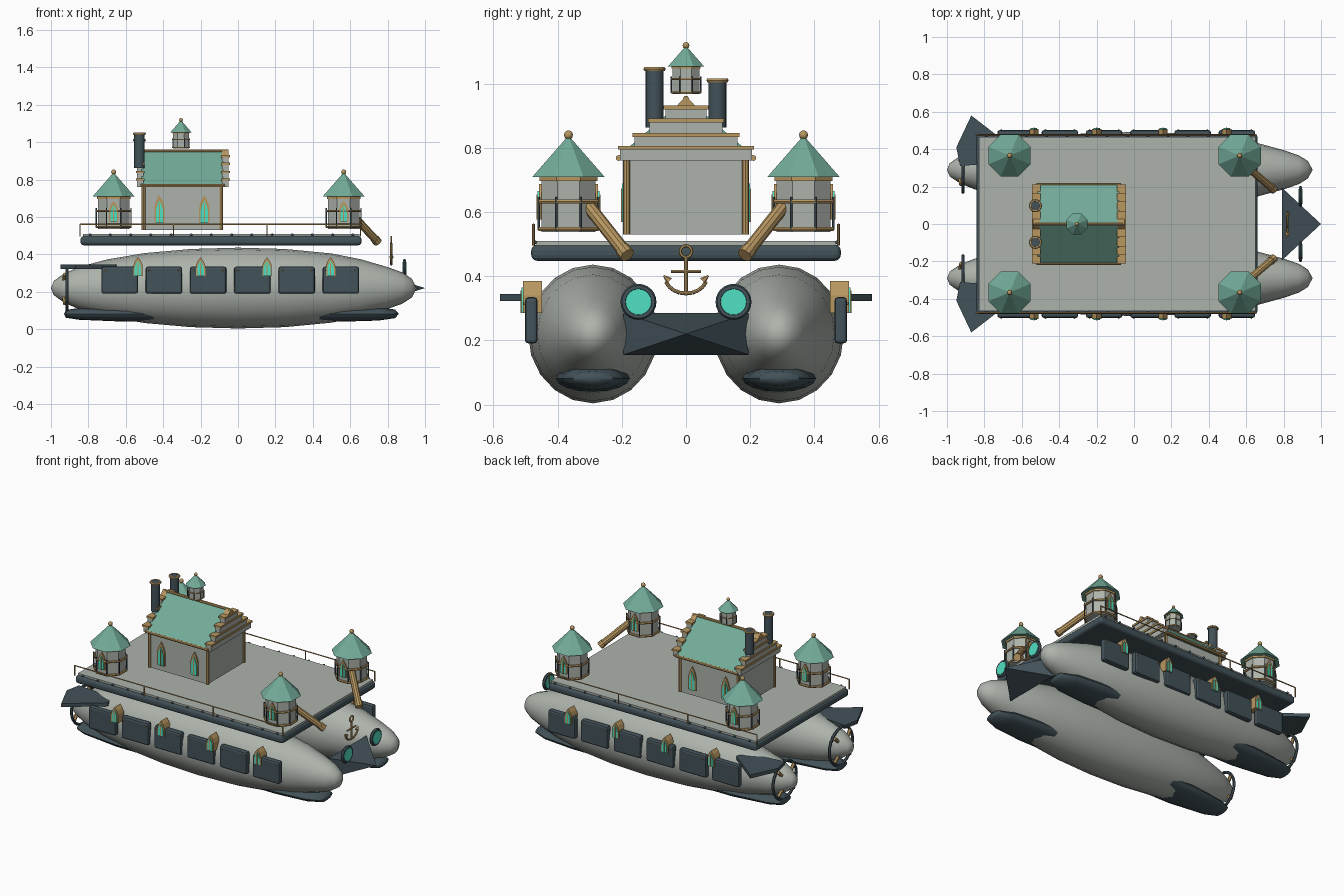
import bpy, bmesh, math
from mathutils import Vector, Matrix

if "Cube" in bpy.data.objects:
    bpy.data.objects.remove(bpy.data.objects["Cube"])


def mat(name, c):
    m = bpy.data.materials.new(name)
    m.diffuse_color = (*c, 1)
    m.use_nodes = True
    m.node_tree.nodes["Principled BSDF"].inputs["Base Color"].default_value = m.diffuse_color
    return m


STONE = mat("stone_grey", (0.42, 0.45, 0.41))
DARK = mat("dark_iron", (0.055, 0.085, 0.1))
BRASS = mat("brass", (0.48, 0.31, 0.12))
GREEN = mat("copper_green", (0.17, 0.41, 0.32))
GLOW = mat("glowing_glass", (0.08, 0.75, 0.55))


def finish(name, bm, m, smooth=None, bevel=0, seg=2):
    bmesh.ops.recalc_face_normals(bm, faces=bm.faces)
    me = bpy.data.meshes.new(name)
    bm.to_mesh(me)
    bm.free()
    me.materials.append(m)
    o = bpy.data.objects.new(name, me)
    bpy.context.collection.objects.link(o)
    if bevel:
        b = o.modifiers.new("bevel", 'BEVEL')
        b.width, b.segments = bevel, seg
    if smooth:
        bpy.ops.object.select_all(action='DESELECT')
        o.select_set(True)
        bpy.context.view_layer.objects.active = o
        bpy.ops.object.shade_smooth_by_angle(angle=math.radians(smooth))
    return o


def box(name, x, y, z, m, bevel=0, seg=2):
    bm = bmesh.new()
    bmesh.ops.create_cube(bm, size=1)
    for v in bm.verts:
        v.co = [(a[0] + a[1]) / 2 + c * (a[1] - a[0]) for a, c in zip((x, y, z), v.co)]
    return finish(name, bm, m, None, bevel, seg)


def rod(name, p, q, r, m, n=8, r2=None, turn=0, smooth=None):
    p, q = Vector(p), Vector(q)
    bm = bmesh.new()
    bmesh.ops.create_cone(bm, cap_ends=True, segments=n, radius1=r,
                          radius2=r if r2 is None else r2, depth=(q - p).length)
    rot = (q - p).to_track_quat('Z', 'Y').to_matrix().to_4x4() if turn == 0 else Matrix.Rotation(turn, 4, 'Z')
    bm.transform(Matrix.Translation((p + q) / 2) @ rot)
    return finish(name, bm, m, smooth)


def ball(name, p, r, m):
    bm = bmesh.new()
    bmesh.ops.create_uvsphere(bm, u_segments=10, v_segments=6, radius=r)
    bm.transform(Matrix.Translation(p))
    return finish(name, bm, m, 60)


def ring(name, p, R, r, m, axis='z', n=24, turn=0.0):
    rot = (0, math.pi / 2, 0) if axis == 'x' else (0, 0, turn)
    bpy.ops.mesh.primitive_torus_add(location=p, rotation=rot, major_radius=R,
                                     minor_radius=r, major_segments=n, minor_segments=6)
    o = bpy.context.object
    o.name = name
    o.data.materials.append(m)


def prism(name, pts, d0, d1, axis, m):
    put = {'x': lambda a, b, d: (d, a, b), 'y': lambda a, b, d: (a, d, b),
           'z': lambda a, b, d: (a, b, d)}[axis]
    bm = bmesh.new()
    A = [bm.verts.new(put(a, b, d0)) for a, b in pts]
    B = [bm.verts.new(put(a, b, d1)) for a, b in pts]
    bm.faces.new(A)
    bm.faces.new(B)
    for i in range(len(pts)):
        j = (i + 1) % len(pts)
        bm.faces.new((A[i], A[j], B[j], B[i]))
    return finish(name, bm, m)


def spindle(name, profile, y, z, sy, sz, m, n):
    bm = bmesh.new()
    loops = []
    for x, r in profile:
        k = n if r else 1
        loops.append([bm.verts.new((x, y + sy * r * math.cos(2 * math.pi * i / n),
                                    z + sz * r * math.sin(2 * math.pi * i / n))) for i in range(k)])
    for a, b in zip(loops, loops[1:]):
        for i in range(n):
            j = (i + 1) % n
            f = [a[i % len(a)], a[j % len(a)], b[j % len(b)], b[i % len(b)]]
            bm.faces.new(list(dict.fromkeys(f)))
    return finish(name, bm, m, 50)


def window(name, x, y, z, w, h, s, depth):
    # pointed arch: brass frame, glass pane, centre bar; s is the facing side
    def arch(w, h):
        a = w / 2
        return [(x - a, z), (x + a, z), (x + a, z + h * .55), (x + a * .65, z + h * .78),
                (x, z + h), (x - a * .65, z + h * .78), (x - a, z + h * .55)]
    prism(name + "_frame", arch(w, h), y - s * depth, y, 'y', BRASS)
    prism(name + "_pane", arch(w * .7, h * .8), y - s * .005, y + s * .004, 'y', GLOW)
    box(name + "_bar", (x - .003, x + .003), sorted((y, y + s * .007)), (z, z + h * .7), BRASS)


def tower(name, x, y, z, k, windows):
    t = math.pi / 8
    rod(name + "_body", (x, y, z), (x, y, z + .175 * k), .091 * k, STONE, 8, turn=t)
    rod(name + "_roof", (x, y, z + .172 * k), (x, y, z + .297 * k), .122 * k, GREEN, 8, .004 * k, t)
    rod(name + "_cornice", (x, y, z + .16 * k), (x, y, z + .173 * k), .097 * k, BRASS, 8, turn=t)
    ball(name + "_finial", (x, y, z + .303 * k), .014 * max(k, .75), BRASS)
    for h in (.01, .095):
        ring(name + "_gallery_ring", (x, y, z + h * k), .098 * k, .007 * k, BRASS, n=8, turn=t)
    for i in range(8):
        c, s = .1 * k * math.cos(i * 2 * t + t), .1 * k * math.sin(i * 2 * t + t)
        rod(name + "_gallery_post", (x + c, y + s, z + .01 * k), (x + c, y + s, z + .11 * k), .004 * k, DARK, 6)
    if windows:
        for s in (-1, 1):
            window(name + "_window", x, y + s * .092, z + .04, .05, .11, s, .012)


HULL = [(-1, 0), (-.985, .038), (-.93, .078), (-.85, .113), (-.7, .153), (-.5, .187), (-.25, .209), (0, .216),
        (.25, .209), (.5, .185), (.66, .153), (.8, .112), (.88, .083), (.93, .05), (.955, 0)]
KEEL = [(-.93, 0), (-.92, .5), (-.85, .75), (-.6, 1), (.55, 1), (.75, .85), (.84, .55), (.86, 0)]

for s in (-1, 1):
    # hull with iron keel
    spindle("hull", HULL, s * .29, .22, .935, 1, STONE, 20)
    spindle("keel", KEEL, s * .29, .082, .115, .042, DARK, 16)
    # side plates with rivets
    for i in range(6):
        x = -.73 + i * .2365
        y = sorted((s * .462, s * .502))
        box("side_plate", (x, x + .195), y, (.19, .335), DARK, .012)
        for dx in (.02, .175):
            ball("plate_rivet", (x + dx, s * .502, .315), .005, BRASS)
    for x in (-.535, -.2, .155, .495):
        window("hull_window", x, s * .508, .285, .05, .1, s, .06)
    # tail fin
    prism("tail_fin", [(-.95, s * .41), (-.87, s * .58), (-.65, s * .41), (-.68, s * .33), (-.93, s * .31)],
          .322, .345, 'z', DARK)
    # propeller and its guard
    ring("propeller_guard", (-.915, s * .29, .215), .12, .009, DARK, 'x')
    for i in range(4):
        a = i * math.pi / 2 + math.pi / 4
        rod("propeller_blade", (-.935, s * .29, .215),
            (-.925, s * .29 + .112 * math.cos(a), .215 + .112 * math.sin(a)), .011, BRASS, 6)
    # headlight
    rod("headlight_glass", (.88, s * .148, .32), (.9, s * .148, .32), .04, GLOW, 24)
    ring("headlight_rim", (.89, s * .148, .32), .046, .01, DARK, 'x')
    # railing and deck bolts
    rod("rail", (-.845, s * .475, .56), (.655, s * .475, .56), .004, BRASS, 6)
    for i in range(4):
        x = -.845 + i * .5
        rod("rail_post", (x, s * .475, .495), (x, s * .475, .562), .004, BRASS, 6)
    for i in range(14):
        ball("deck_bolt", (-.79 + i * .108, s * .472, .505), .007, DARK)
    # towers and bow cannons
    for x in (-.665, .565):
        tower("tower", x, s * .366, .537, 1, True)
    a, b = Vector((.605, s * .305, .62)), Vector((.745, s * .185, .468))
    rod("cannon", a, b, .021, BRASS, 10)
    rod("cannon_muzzle", a.lerp(b, .9), b.lerp(a, -.02), .024, BRASS, 10)

# deck
box("deck_frame", (-.842, .66), (-.482, .482), (.448, .498), DARK, .018, 3)
box("deck", (-.83, .65), (-.465, .465), (.49, .51), STONE)

# bow ram: four-sided spike
bm = bmesh.new()
base = [bm.verts.new((.79, y, z)) for y, z in ((-.195, .155), (.195, .155), (.195, .285), (-.195, .285))]
tip = bm.verts.new((1, 0, .22))
bm.faces.new(base)
for i in range(4):
    bm.faces.new((base[i], base[(i + 1) % 4], tip))
finish("bow_ram", bm, DARK)

# anchor
ring("anchor_ring", (.82, 0, .477), .018, .005, BRASS, 'x', 16)
rod("anchor_shank", (.82, 0, .345), (.82, 0, .46), .006, BRASS)
rod("anchor_stock", (.82, -.046, .415), (.82, .046, .415), .005, BRASS)
arc = [(.82, .066 * math.sin(t / 4 * 1.25), .4 - .054 * math.cos(t / 4 * 1.25)) for t in range(-4, 5)]
for p, q in zip(arc, arc[1:]):
    rod("anchor_arm", p, q, .006, BRASS)
for s in (-1, 1):
    rod("anchor_fluke", (.82, s * .052, .385), (.82, s * .07, .402), .012, BRASS, 6, .002)

# house body, trim and windows
box("house_walls", (-.508, -.088), (-.187, .187), (.53, .79), STONE)
for x in (-.506, -.09):
    for y in (-.185, .185):
        rod("house_corner_post", (x, y, .53), (x, y, .77), .011, BRASS)
for s in (-1, 1):
    for x in (-.42, -.18):
        window("house_window", x, s * .195, .568, .055, .15, s, .012)
    rod("eave_trim", (-.52, s * .21, .768), (-.07, s * .21, .768), .009, BRASS)

# gable roof
prism("house_roof", [(-.217, .768), (.217, .768), (0, .955)], -.515, -.08, 'x', GREEN)
rod("ridge_trim", (-.53, 0, .953), (-.06, 0, .953), .009, BRASS)

# stepped gables at both ends
for x0, x1 in ((-.54, -.505), (-.085, -.05)):
    for w, z0, z1 in ((.205, .76, .8), (.16, .8, .84), (.113, .84, .885), (.064, .885, .925)):
        box("gable_step", (x0, x1), (-w, w), (z0, z1), STONE)
        box("gable_coping", (x0 - .006, x1 + .006), (-w - .006, w + .006), (z1 - .006, z1 + .006), BRASS)
    prism("gable_peak", [(-.028, .931), (.028, .931), (0, .962)], x0, x1, 'x', BRASS)

# chimneys
for y, top in ((-.098, 1.05), (.098, 1.015)):
    rod("chimney", (-.527, y, .863), (-.527, y, top), .028, DARK, 16, smooth=40)
    ring("chimney_rim", (-.527, y, top - .005), .028, .007, BRASS, n=16)

# roof cupola
tower("cupola", -.305, 0, .967, .5, False)
